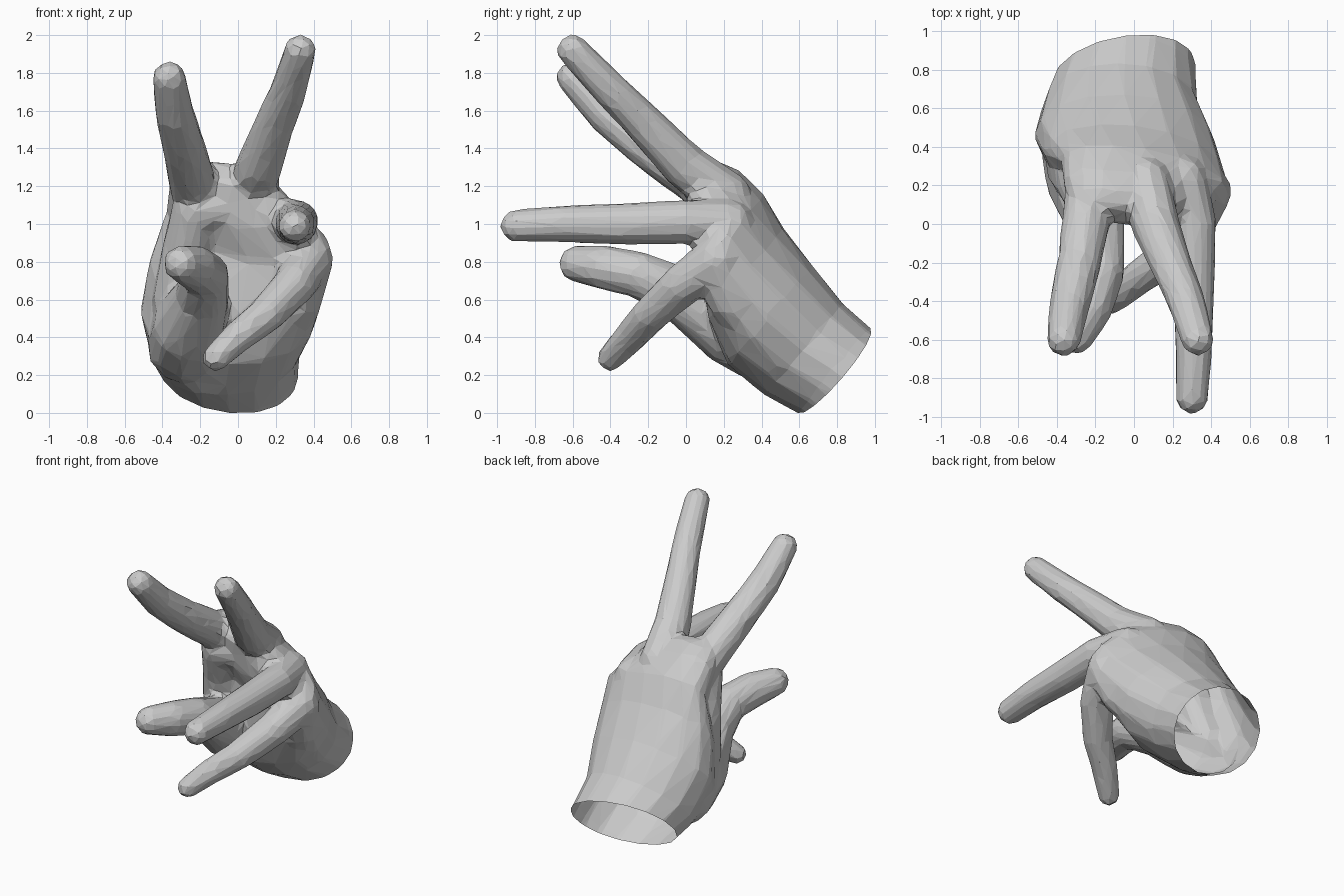
import bpy
import bmesh
from math import cos, sin, tau
from mathutils import Vector

cube = bpy.data.objects.get("Cube")
if cube:
    bpy.data.objects.remove(cube, do_unlink=True)

# Palm frame: wrist centre, direction to the knuckles, direction to the back of the hand
WRIST = Vector((0, 0.79, 0.22))
ALONG = Vector((0, -0.76, 0.65)).normalized()
BACK = Vector((0, 0.65, 0.76)).normalized()

bm = bmesh.new()

# Unit sphere directions shared by all joints
ball = bmesh.new()
bmesh.ops.create_icosphere(ball, subdivisions=2, radius=1)
SPHERE = [v.co.copy() for v in ball.verts]
ball.free()


def hull(points):
    """Add the convex hull of the points as a closed shell."""
    verts = [bm.verts.new(p) for p in points]
    result = bmesh.ops.convex_hull(bm, input=verts)
    inner = [g for g in result["geom_interior"] if isinstance(g, bmesh.types.BMVert)]
    bmesh.ops.delete(bm, geom=inner, context="VERTS")


def joint(x, y, z, r):
    return [Vector((x, y, z)) + r * s for s in SPHERE]


def limb(joints):
    """Chain of tapered segments between round joints."""
    for a, b in zip(joints, joints[1:]):
        hull(joint(*a) + joint(*b))


def palm_ring(dist, x0, half_x, n0, half_n, tilt):
    """Oval section of the palm, leaning forward toward the little finger."""
    ring = []
    for i in range(16):
        x = x0 + half_x * cos(i * tau / 16)
        n = n0 + half_n * sin(i * tau / 16) - tilt * x
        ring.append(WRIST + ALONG * dist + BACK * n + Vector((x, 0, 0)))
    return ring


# Palm: distance, x centre, half width, depth centre, half depth, tilt
sections = [
    (-0.15, -0.03, 0.35, 0.01, 0.30, 0),
    (0.0, -0.04, 0.36, 0.0, 0.295, 0),
    (0.2, -0.07, 0.40, -0.02, 0.32, 0),
    (0.46, -0.05, 0.47, 0.0, 0.345, 0.05),
    (0.7, 0.0, 0.47, 0.09, 0.30, 0.17),
    (0.9, 0.06, 0.44, 0.23, 0.22, 0.3),
    (1.08, -0.03, 0.34, 0.27, 0.18, 0.26),
    (1.19, -0.06, 0.27, 0.30, 0.12, 0.2),
    (1.25, -0.05, 0.22, 0.30, 0.07, 0.2),
]
rings = [palm_ring(*s) for s in sections]
for a, b in zip(rings, rings[1:]):
    hull(a + b)

# Index finger
limb([(-0.2, 0.28, 1.09, 0.13), (-0.24, 0.08, 1.21, 0.13), (-0.285, -0.2, 1.4, 0.117),
      (-0.335, -0.42, 1.58, 0.107), (-0.365, -0.6, 1.775, 0.09)])
# Middle finger
limb([(0.06, 0.22, 1.15, 0.13), (0.11, 0.0, 1.3, 0.127), (0.195, -0.22, 1.53, 0.109),
      (0.27, -0.4, 1.71, 0.099), (0.33, -0.6, 1.92, 0.087)])
# Ring finger
limb([(0.25, 0.23, 1.0, 0.13), (0.31, 0.0, 1.01, 0.12), (0.31, -0.3, 1.0, 0.114),
      (0.31, -0.65, 1.0, 0.1), (0.3, -0.9, 0.99, 0.088)])
# Little finger
limb([(0.38, 0.17, 0.81, 0.13), (0.3, -0.02, 0.68, 0.115), (0.15, -0.19, 0.52, 0.1),
      (0.02, -0.28, 0.42, 0.09), (-0.12, -0.4, 0.29, 0.073)])
# Thumb and its fleshy base
limb([(-0.27, 0.42, 0.37, 0.22), (-0.26, 0.23, 0.45, 0.2), (-0.19, -0.02, 0.62, 0.15),
      (-0.17, -0.24, 0.73, 0.125), (-0.23, -0.44, 0.77, 0.12), (-0.3, -0.58, 0.79, 0.098)])
# Heel of the hand under the little finger
limb([(0.15, 0.5, 0.34, 0.18), (0.31, 0.25, 0.6, 0.14), (0.37, 0.17, 0.78, 0.13)])
# Web between thumb and index finger
limb([(-0.3, 0.3, 0.6, 0.16), (-0.27, 0.22, 0.86, 0.14), (-0.23, 0.12, 1.07, 0.125)])
# Pad across the roots of the fingers
limb([(-0.23, 0.12, 1.07, 0.125), (0.05, 0.14, 1.1, 0.12), (0.27, 0.1, 1.0, 0.12)])

mesh = bpy.data.meshes.new("hand")
bm.to_mesh(mesh)
bm.free()
hand = bpy.data.objects.new("hand", mesh)
bpy.context.collection.objects.link(hand)

# Fuse the parts into one skin and reduce it to coarse facets
fuse = hand.modifiers.new("fuse", "REMESH")
fuse.mode = "VOXEL"
fuse.voxel_size = 0.02
soften = hand.modifiers.new("soften", "SMOOTH")
soften.factor = 0.5
soften.iterations = 8
facet = hand.modifiers.new("facet", "DECIMATE")
facet.ratio = 0.04

evaluated = hand.evaluated_get(bpy.context.evaluated_depsgraph_get())
skin = bmesh.new()
skin.from_mesh(evaluated.to_mesh())
evaluated.to_mesh_clear()
hand.modifiers.clear()

# Trim the wrist open with a slightly slanted cut
bmesh.ops.recalc_face_normals(skin, faces=skin.faces[:])
bmesh.ops.bisect_plane(skin, geom=skin.verts[:] + skin.edges[:] + skin.faces[:],
                       plane_co=WRIST, plane_no=ALONG + Vector((0.16, 0, 0)),
                       clear_inner=True)
for face in skin.faces:
    face.smooth = False
skin.to_mesh(mesh)
skin.free()

# Plain grey skin
grey = bpy.data.materials.new("plain_grey")
grey.use_nodes = True
colour = (0.6, 0.6, 0.6, 1)
grey.diffuse_color = colour
grey.node_tree.nodes["Principled BSDF"].inputs["Base Color"].default_value = colour
mesh.materials.clear()
mesh.materials.append(grey)
